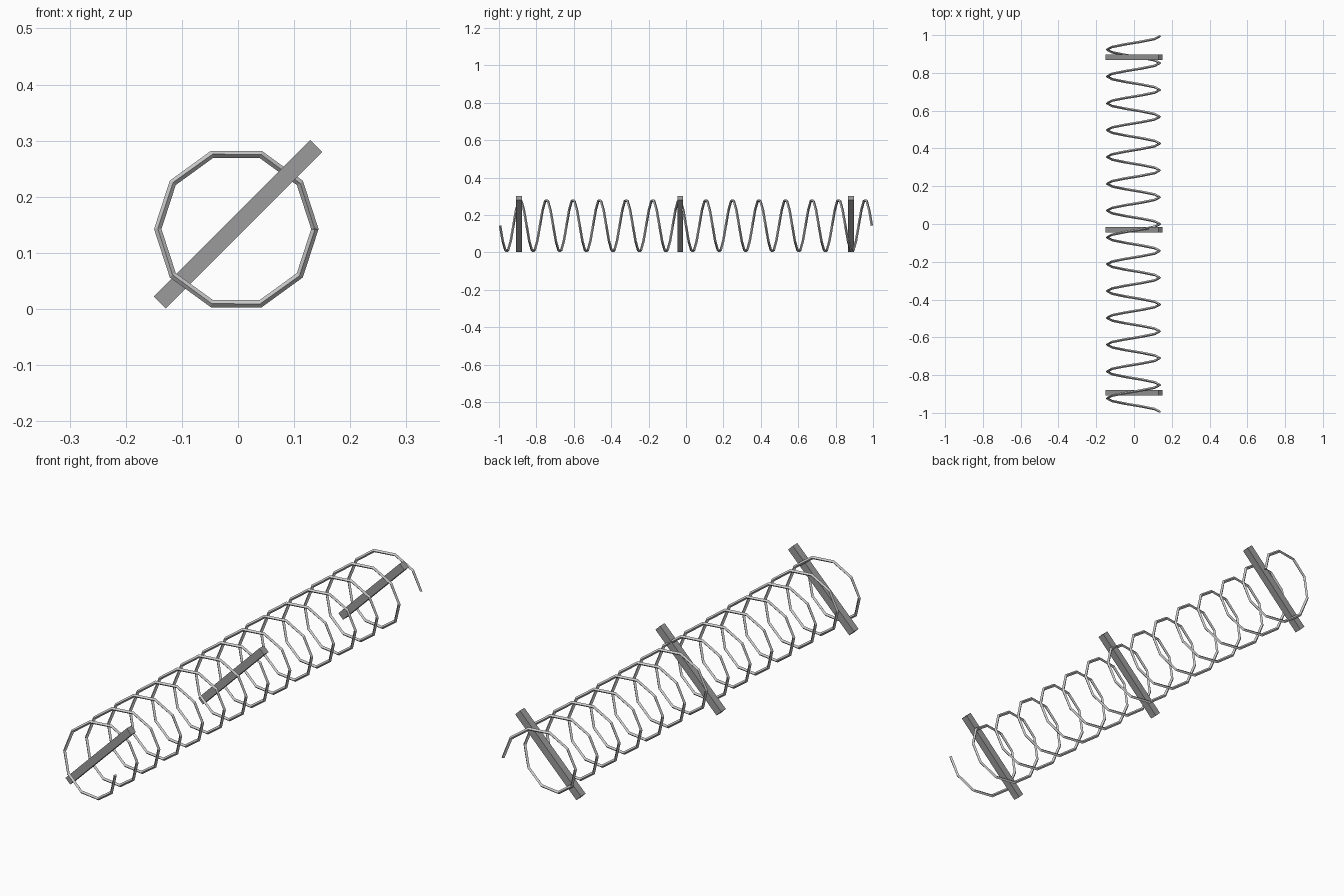
import bpy, bmesh
from math import cos, sin, pi, radians
from mathutils import Vector, Matrix

if "Cube" in bpy.data.objects:
    bpy.data.objects.remove(bpy.data.objects["Cube"])

TURNS, SEGS = 14, 10          # coil turns and straight segments per turn
RADIUS, WIRE = 0.140, 0.0066  # coil radius and wire half-width
HALF = 0.994                  # half length of the coil
CENTRE = Vector((-0.003, 0, 0.1425))


def make_object(name, bm):
    bmesh.ops.recalc_face_normals(bm, faces=bm.faces)
    mesh = bpy.data.meshes.new(name)
    bm.to_mesh(mesh)
    bm.free()
    obj = bpy.data.objects.new(name, mesh)
    bpy.context.collection.objects.link(obj)
    return obj


# Ten-sided coil with a diamond-shaped wire section
bm = bmesh.new()
pitch = 2 * HALF / TURNS
rings = []
for i in range(TURNS * SEGS + 1):
    a = 2 * pi * i / SEGS
    radial = Vector((cos(a), 0, -sin(a)))
    tangent = Vector((-sin(a) * RADIUS, pitch / (2 * pi), -cos(a) * RADIUS)).normalized()
    side = tangent.cross(radial)
    p = CENTRE + radial * RADIUS + Vector((0, -HALF + pitch * i / SEGS, 0))
    rings.append([bm.verts.new(p + d * WIRE) for d in (radial, side, -radial, -side)])
for r0, r1 in zip(rings, rings[1:]):
    for k in range(4):
        n = (k + 1) % 4
        bm.faces.new((r0[k], r0[n], r1[n], r1[k]))
bm.faces.new(rings[0])
bm.faces.new(rings[-1])
make_object("wire_coil", bm)

# Three diagonal square posts through the coil, in dark grey
dark = bpy.data.materials.new("dark_grey")
dark.diffuse_color = (0.33, 0.33, 0.33, 1)
dark.use_nodes = True
dark.node_tree.nodes["Principled BSDF"].inputs["Base Color"].default_value = dark.diffuse_color
for name, y in (("front_post", -0.893), ("middle_post", -0.03), ("back_post", 0.882)):
    bm = bmesh.new()
    bmesh.ops.create_cube(bm, size=1, matrix=Matrix.Diagonal((0.394, 0.03, 0.03, 1)))
    post = make_object(name, bm)
    post.data.materials.append(dark)
    post.location = (0, y, 0.151)
    post.rotation_euler = (0, radians(-45), 0)
